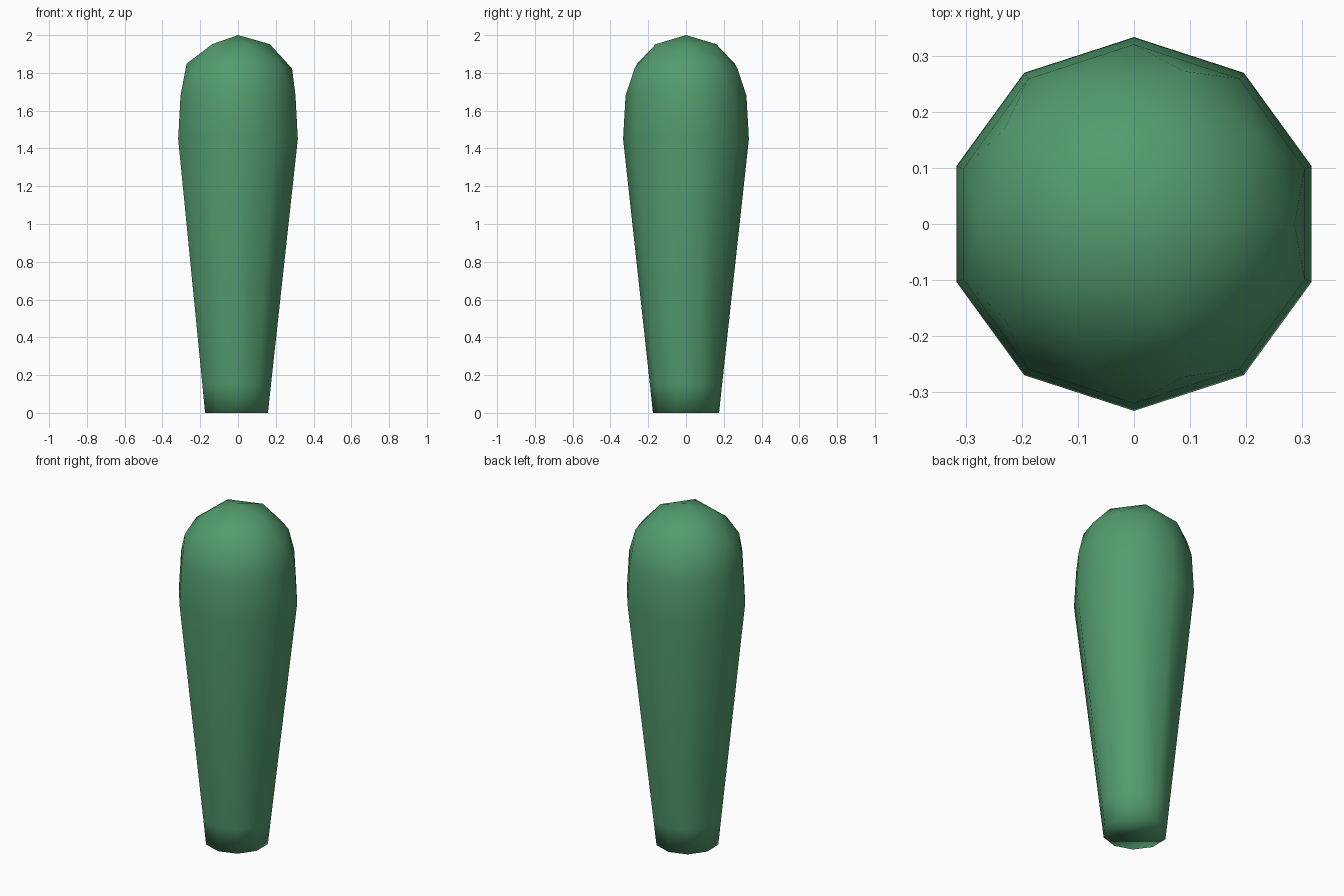
import bpy, bmesh, math

if "Cube" in bpy.data.objects:
    bpy.data.objects.remove(bpy.data.objects["Cube"])

green = bpy.data.materials.new("leaf green")
green.diffuse_color = (0.085, 0.33, 0.155, 1)
green.use_nodes = True
green.node_tree.nodes["Principled BSDF"].inputs["Base Color"].default_value = green.diffuse_color

bm = bmesh.new()

# Rounded top: upper half of a low-poly icosphere
TOP_Z, TOP_R = 1.68, 0.32
bmesh.ops.create_icosphere(bm, subdivisions=2, radius=TOP_R)
bmesh.ops.delete(bm, geom=[v for v in bm.verts if v.co.z < -0.01], context='VERTS')
bmesh.ops.translate(bm, verts=bm.verts, vec=(0, 0, TOP_Z))
rim = sorted((v for v in bm.verts if v.co.z < TOP_Z + 0.01),
             key=lambda v: math.atan2(v.co.y, v.co.x))

# Tapering body: ten-sided rings (radius, height, x shift) below the cap
for r, z, dx in [(0.333, 1.45, 0), (0.191, 0.15, -0.007), (0.175, 0, -0.008)]:
    ring = []
    for v in rim:
        a = math.atan2(v.co.y, v.co.x - (rim[0].co.x + rim[5].co.x) / 2)
        ring.append(bm.verts.new((r * math.cos(a) + dx, r * math.sin(a), z)))
    for i in range(len(rim)):
        j = (i + 1) % len(rim)
        bm.faces.new((rim[i], ring[i], ring[j], rim[j]))
    rim = ring

# Flat base
bm.faces.new(rim)
bmesh.ops.recalc_face_normals(bm, faces=bm.faces)
for f in bm.faces:
    f.smooth = True

mesh = bpy.data.meshes.new("rounded_bush")
bm.to_mesh(mesh)
bm.free()
mesh.materials.append(green)
bpy.context.collection.objects.link(bpy.data.objects.new("rounded_bush", mesh))
